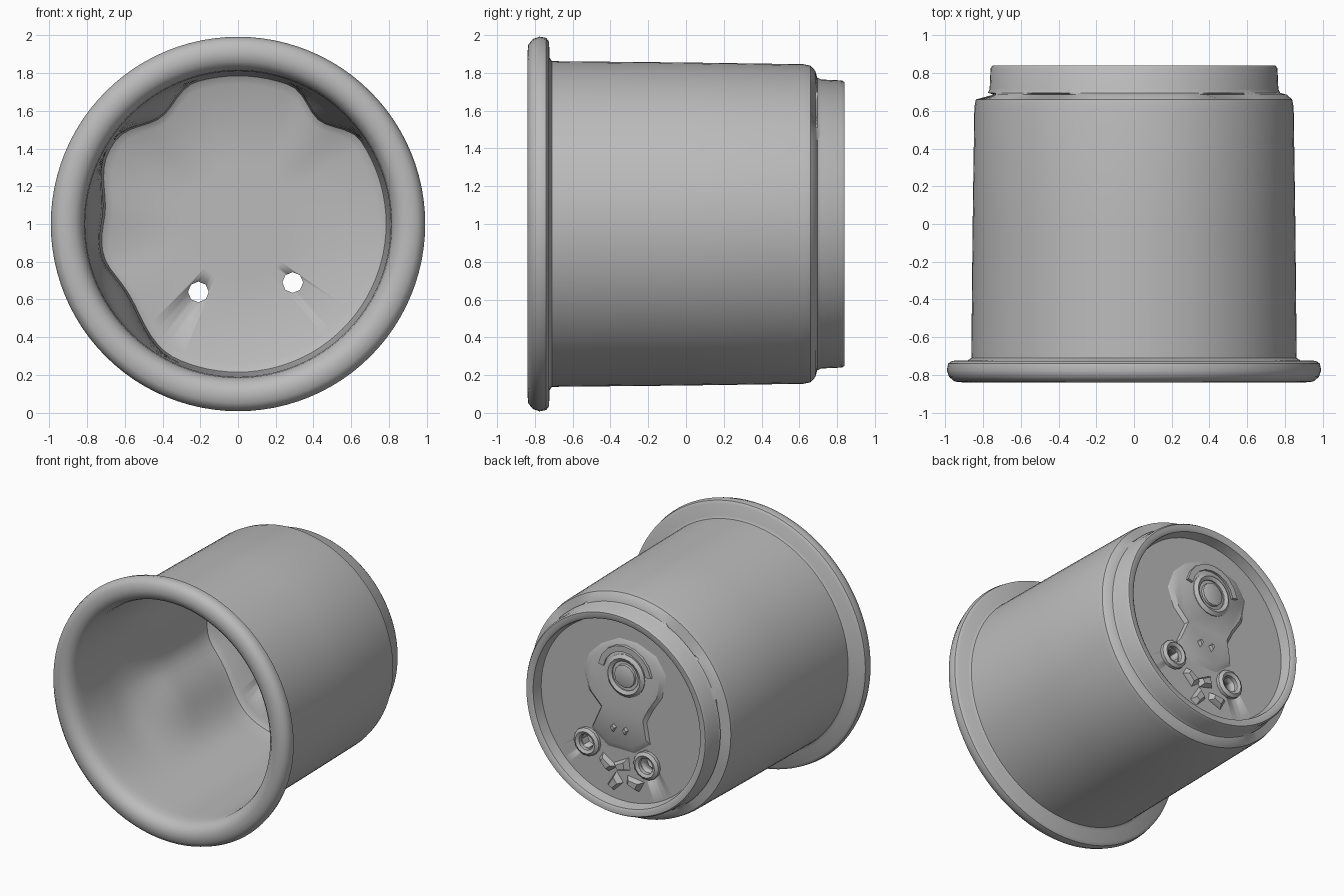
import bpy, bmesh, math
from mathutils import Vector, Matrix

if "Cube" in bpy.data.objects:
    bpy.data.objects.remove(bpy.data.objects["Cube"])

grey = bpy.data.materials.new("plain_grey")
grey.use_nodes = True
GREY = (0.5, 0.5, 0.5, 1)
grey.diffuse_color = GREY
grey.node_tree.nodes["Principled BSDF"].inputs["Base Color"].default_value = GREY

AXIS_Z = 1.0      # height of the cup's axis
BASE_Y = 0.755    # surface of the recessed base
SEG = 96


def finish(bm, name, angle=35):
    bmesh.ops.recalc_face_normals(bm, faces=bm.faces)
    mesh = bpy.data.meshes.new(name)
    bm.to_mesh(mesh)
    bm.free()
    mesh.materials.append(grey)
    obj = bpy.data.objects.new(name, mesh)
    bpy.context.collection.objects.link(obj)
    bpy.ops.object.select_all(action='DESELECT')
    obj.select_set(True)
    bpy.context.view_layer.objects.active = obj
    bpy.ops.object.shade_smooth_by_angle(angle=math.radians(angle))
    return obj


def lathe(profile, name, closed=False, centre=(0, AXIS_Z), warp=None, seg=SEG):
    """Revolve (radius, y) points around a y-directed axis through centre (x, z)."""
    bm = bmesh.new()
    rings = []
    for r, y in profile:
        ring = []
        for i in range(seg):
            a = math.tau * i / seg
            rr = r - (warp(a, r, y) if warp else 0)
            ring.append(bm.verts.new((centre[0] + rr * math.cos(a), y,
                                      centre[1] + rr * math.sin(a))))
        rings.append(ring)
    pairs = list(zip(rings, rings[1:]))
    if closed:
        pairs.append((rings[-1], rings[0]))
    for p, q in pairs:
        for i in range(seg):
            j = (i + 1) % seg
            bm.faces.new((p[i], p[j], q[j], q[i]))
    if not closed:
        bm.faces.new(rings[0])
        bm.faces.new(rings[-1])
    return finish(bm, name)


def bump(a, centre, width):
    """Smooth hump over an angle in degrees."""
    d = (math.degrees(a) - centre + 180) % 360 - 180
    return math.cos(d / width * math.pi / 2) ** 2 if abs(d) < width else 0


def inner_lumps(a, r, y):
    """Clay left on the inside wall, growing toward the floor."""
    if r > 0.815 or y < -0.3 or y > 0.69:
        return 0
    ramp = min(1, (y + 0.3) / 0.4)
    side = 0.08 * bump(a, 175, 25) + 0.1 * bump(a, 212, 34)
    top = (0.09 * bump(a, 126, 20) + 0.09 * bump(a, 52, 18)) * max(0, min(1, (y - 0.1) / 0.3))
    return ramp * (side + top) * min(1, r / 0.8)


# Cup: inside floor, inside wall, rolled rim, outside wall, foot ring, base
profile = [(0.3, 0.685), (0.74, 0.685), (0.785, 0.66)]
profile += [(0.79 + 0.02 * i / 14, 0.62 - 1.32 * i / 14) for i in range(15)]
profile += [(0.815, -0.76), (0.83, -0.80), (0.86, -0.83), (0.90, -0.84), (0.95, -0.835),
            (0.98, -0.81), (0.992, -0.775), (0.985, -0.74), (0.965, -0.725),
            (0.88, -0.722), (0.862, -0.71), (0.855, 0.0), (0.846, 0.62), (0.838, 0.66),
            (0.81, 0.685), (0.775, 0.695), (0.765, 0.715), (0.76, 0.825), (0.75, 0.84),
            (0.715, 0.84), (0.70, 0.83), (0.685, BASE_Y), (0.3, BASE_Y)]
cup = lathe(profile, "cup_body", warp=inner_lumps)


def raised(points, name, height, depth=0.02, bevel=0.7):
    """Raised plaque on the base; points are (x, z) about the axis."""
    bm = bmesh.new()
    n = len(points)
    mid = sum((Vector(p) for p in points), Vector((0, 0))) / n
    rings = []
    for y, k in ((BASE_Y - depth, 1), (BASE_Y, 1), (BASE_Y + height, bevel)):
        rings.append([])
        for p in points:
            q = mid + (Vector(p) - mid) * k
            rings[-1].append(bm.verts.new((q.x, y, AXIS_Z + q.y)))
    for p, q in zip(rings, rings[1:]):
        for i in range(n):
            j = (i + 1) % n
            bm.faces.new((p[i], p[j], q[j], q[i]))
    bm.faces.new(rings[0])
    bm.faces.new(rings[-1])
    return finish(bm, name)


# Pear-shaped relief on the base
pear = [(0.33, 0.22), (0.28, 0.36), (0.18, 0.46), (0.03, 0.54), (-0.12, 0.54), (-0.28, 0.48),
        (-0.36, 0.36), (-0.33, 0.18), (-0.25, 0.06), (-0.2, -0.04), (-0.23, -0.2),
        (-0.1, -0.3), (0.12, -0.3), (0.26, -0.2), (0.18, -0.02), (0.28, 0.08)]
relief = raised(pear, "pear_relief", 0.022, bevel=0.9)


def ring(name, x, z, inner, outer, height, seg=20):
    mid = (inner + outer) / 2
    return lathe([(inner, BASE_Y - 0.01), (inner, BASE_Y + height * 0.7), (mid, BASE_Y + height),
                  (outer, BASE_Y + height * 0.6), (outer, BASE_Y - 0.01)],
                 name, closed=True, centre=(x, AXIS_Z + z), seg=seg)


# Round boss with a collar and an arch above it
lathe([(0.09, BASE_Y), (0.085, BASE_Y + 0.04), (0.06, BASE_Y + 0.048)], "boss",
      centre=(-0.04, AXIS_Z + 0.28), seg=12)
ring("boss_collar", -0.04, 0.28, 0.11, 0.16, 0.045)
arch = [(-0.04 + r * math.cos(math.radians(a)), 0.28 + r * math.sin(math.radians(a)))
        for r, angles in ((0.23, range(10, 171, 20)), (0.185, range(170, 9, -20)))
        for a in angles]
raised(arch, "boss_arch", 0.04, bevel=0.97)

# Eyelets around the two drain holes
HOLES = ((-0.21, -0.36), (0.29, -0.31))
for side, (x, z) in zip(("right", "left"), HOLES):
    ring(side + "_eyelet", x, z, 0.06, 0.105, 0.04, seg=14)

# Small nubs and wedge-shaped lumps in the lower half
for i, x in enumerate((-0.04, 0.06)):
    raised([(x + 0.03, -0.13), (x, -0.1), (x - 0.03, -0.13), (x, -0.18)],
           "nub_%d" % (i + 1), 0.045, bevel=0.5)
for i, (x, z, turn) in enumerate(((0.13, -0.43, 40), (0.0, -0.42, -20),
                                  (-0.1, -0.53, 15), (0.06, -0.56, -50))):
    rot = Matrix.Rotation(math.radians(turn), 2)
    quad = [Vector((x, z)) + rot @ Vector(c)
            for c in ((0.07, 0.03), (-0.07, 0.05), (-0.05, -0.04), (0.06, -0.03))]
    raised(quad, "lump_%d" % (i + 1), 0.035, bevel=0.55)

# Drain holes cut through the floor
for i, (x, z) in enumerate(HOLES):
    cutter = lathe([(0.055, 0.5), (0.055, 1.0)], "hole_cutter_%d" % i,
                   centre=(x, AXIS_Z + z), seg=8)
    cutter.hide_render = True
    for target in (cup, relief):
        mod = target.modifiers.new("hole", 'BOOLEAN')
        mod.operation = 'DIFFERENCE'
        mod.solver = 'EXACT'
        mod.object = cutter
        bpy.context.view_layer.objects.active = target
        bpy.ops.object.modifier_apply(modifier=mod.name)
    bpy.data.objects.remove(cutter)
